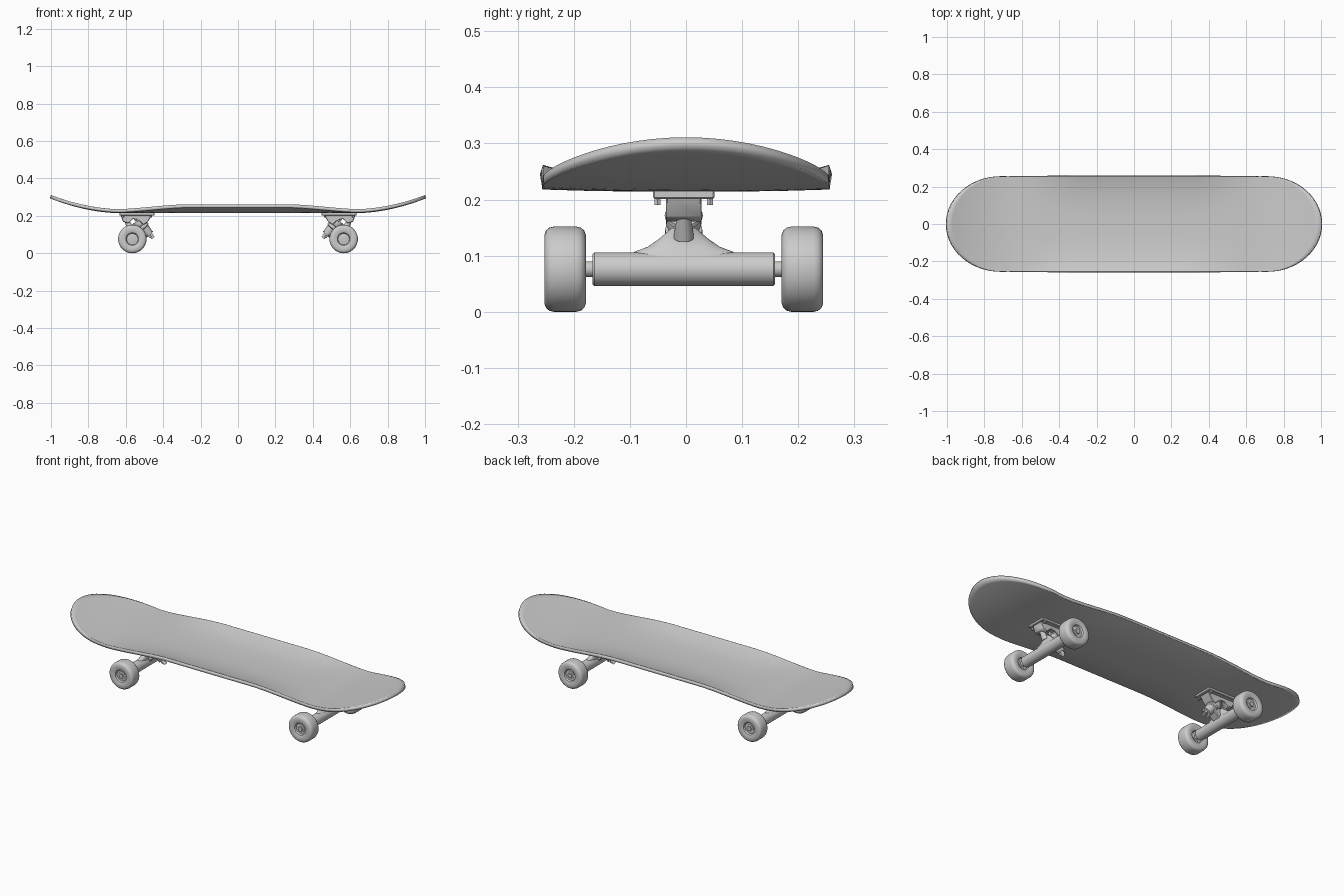
import bpy, bmesh, math
from mathutils import Vector

if "Cube" in bpy.data.objects:
    bpy.data.objects.remove(bpy.data.objects["Cube"])

YC = -0.004    # trucks sit slightly off the deck centre line
AX, AZ = 0.565, 0.076    # axle position


def finish(name, bm, mirror=True, angle=35):
    bmesh.ops.recalc_face_normals(bm, faces=bm.faces)
    me = bpy.data.meshes.new(name)
    bm.to_mesh(me)
    bm.free()
    ob = bpy.data.objects.new(name, me)
    bpy.context.collection.objects.link(ob)
    bpy.ops.object.select_all(action='DESELECT')
    ob.select_set(True)
    bpy.context.view_layer.objects.active = ob
    bpy.ops.object.shade_smooth_by_angle(angle=math.radians(angle))
    if mirror:    # second truck
        ob.modifiers.new("Mirror", 'MIRROR').use_mirror_merge = False
    return ob


def lathe(name, profile, origin, axis, seg=32):
    """Revolve (distance along axis, radius) points into a closed solid."""
    bm = bmesh.new()
    q = Vector(axis).to_track_quat('Z', 'Y')
    rings = []
    for d, r in profile:
        rings.append([bm.verts.new(Vector(origin) + q @ Vector(
            (r * math.cos(2 * math.pi * i / seg), r * math.sin(2 * math.pi * i / seg), d)))
            for i in range(seg)])
    for a, b in zip(rings, rings[1:]):
        for i in range(seg):
            j = (i + 1) % seg
            bm.faces.new((a[i], a[j], b[j], b[i]))
    bm.faces.new(rings[0])
    bm.faces.new(rings[-1])
    return finish(name, bm)


def prism(name, profile, half_y, bevel=0.003):
    """Extrude an (x, z) outline across the truck width."""
    bm = bmesh.new()
    f = bm.faces.new([bm.verts.new((x, YC - half_y, z)) for x, z in profile])
    ext = bmesh.ops.extrude_face_region(bm, geom=[f])
    vs = [g for g in ext['geom'] if isinstance(g, bmesh.types.BMVert)]
    bmesh.ops.translate(bm, verts=vs, vec=(0, 2 * half_y, 0))
    bmesh.ops.bevel(bm, geom=bm.edges[:], offset=bevel, segments=1, affect='EDGES')
    return finish(name, bm)


def smooth(a, b, v):
    t = min(1, max(0, (v - a) / (b - a)))
    return t * t * (3 - 2 * t)


# Deck: concave board with rounded, kicked-up ends
def deck():
    bm = bmesh.new()
    rows, cols, half_w = 28, 72, 0.255
    grid = []
    for r in range(rows + 1):
        t = math.sin(math.pi * (r / rows - 0.5))
        reach = 0.71 + 0.29 * math.sqrt(max(0, 1 - t * t))
        line = []
        for c in range(cols + 1):
            x = (2 * c / cols - 1) * reach
            ax = abs(x)
            kick = 0.079 * (max(0, ax - 0.62) / 0.38) ** 1.9
            cup = 0.003 + 0.027 * (1 - smooth(0.25, 0.68, ax))
            line.append(bm.verts.new((x, t * half_w, 0.232 + kick + cup * abs(t) ** 2.6)))
        grid.append(line)
    for a, b in zip(grid, grid[1:]):
        for c in range(cols):
            bm.faces.new((a[c], a[c + 1], b[c + 1], b[c]))
    ob = finish("deck", bm, mirror=False, angle=40)
    if ob.data.polygons[0].normal.z < 0:
        ob.data.flip_normals()
    s = ob.modifiers.new("Thickness", 'SOLIDIFY')
    s.thickness = 0.018
    s.offset = -1


deck()

# Base plate, its angled housing and the mounting bolts
prism("base_plate", [(0.447, 0.201), (0.634, 0.201), (0.634, 0.217), (0.447, 0.217)], 0.055)
prism("base_housing", [(0.458, 0.204), (0.628, 0.204), (0.615, 0.168), (0.585, 0.16),
                       (0.562, 0.183), (0.535, 0.178), (0.505, 0.152), (0.485, 0.165)], 0.032)
for i, (bx, side) in enumerate((x, s) for x in (0.465, 0.616) for s in (-1, 1)):
    lathe(f"mount_bolt_{i}", [(0, 0.006), (0.014, 0.006)],
          (bx, YC + side * 0.047, 0.19), (0, 0, 1), 6)

# Kingpin with two bushings, washers and nut, leaning inwards
pin_top, pin_dir = (0.548, YC, 0.183), (-0.68, 0, -0.73)
lathe("kingpin", [(0, 0.009), (0.138, 0.009)], pin_top, pin_dir, 16)
lathe("upper_bushing", [(0.01, 0.032), (0.016, 0.034), (0.017, 0.028), (0.026, 0.031),
                        (0.036, 0.031), (0.046, 0.027)], pin_top, pin_dir)
lathe("yoke_ring", [(0.046, 0.026), (0.05, 0.033), (0.066, 0.033), (0.07, 0.026)],
      pin_top, pin_dir)
lathe("lower_bushing", [(0.07, 0.028), (0.09, 0.025), (0.108, 0.021), (0.109, 0.024),
                        (0.114, 0.024)], pin_top, pin_dir)
lathe("kingpin_nut", [(0.114, 0.015), (0.128, 0.015)], pin_top, pin_dir, 6)

# Hanger: round bar, flared body, arm to the yoke and pivot
lathe("hanger_bar", [(-0.1625, 0.027), (-0.1595, 0.03), (0.1595, 0.03), (0.1625, 0.027)],
      (AX, YC, AZ), (0, 1, 0))


def hanger_body():
    bm = bmesh.new()
    rings = []
    for z, hy, hx, cx in ((0.085, 0.1, 0.026, AX), (0.107, 0.088, 0.021, 0.563),
                          (0.116, 0.064, 0.021, 0.56), (0.13, 0.044, 0.021, 0.557),
                          (0.142, 0.03, 0.018, 0.562), (0.149, 0.022, 0.012, 0.568)):
        rings.append([bm.verts.new((cx + hx * math.cos(k * math.pi / 12),
                                    YC + hy * math.sin(k * math.pi / 12), z))
                      for k in range(24)])
    for a, b in zip(rings, rings[1:]):
        for i in range(24):
            j = (i + 1) % 24
            bm.faces.new((a[i], a[j], b[j], b[i]))
    bm.faces.new(rings[0])
    bm.faces.new(rings[-1])
    finish("hanger_body", bm, angle=50)


hanger_body()
prism("yoke_arm", [(0.565, 0.07), (0.575, 0.125), (0.545, 0.138), (0.5, 0.14),
                   (0.492, 0.122), (0.535, 0.085)], 0.026, 0.004)
lathe("pivot", [(0, 0.018), (0.03, 0.014), (0.046, 0.012)], (0.573, YC, 0.133), (0.5, 0, 0.87), 20)

# Axle, wheels, bearings and axle nuts
lathe("axle", [(-0.236, 0.009), (0.236, 0.009)], (AX, YC, AZ), (0, 1, 0), 16)
WHEEL = [(-0.024, 0.012), (-0.024, 0.03), (-0.033, 0.034), (-0.037, 0.045), (-0.037, 0.061),
         (-0.034, 0.069), (-0.028, 0.074), (-0.02, 0.076)]
WHEEL += [(-d, r) for d, r in reversed(WHEEL)]
for side, label in ((-1, "front"), (1, "back")):
    mid = (AX, YC + side * 0.2115, AZ)
    out = (0, side, 0)
    lathe(f"{label}_wheel", WHEEL, mid, out, 48)
    lathe(f"{label}_bearing", [(-0.027, 0.018), (-0.026, 0.022), (0.026, 0.022), (0.027, 0.018)],
          mid, out, 24)
    lathe(f"{label}_axle_nut", [(0.024, 0.014), (0.033, 0.014)], mid, out, 6)
    lathe(f"{label}_axle_spacer", [(-0.05, 0.014), (-0.024, 0.014)], mid, out, 20)
